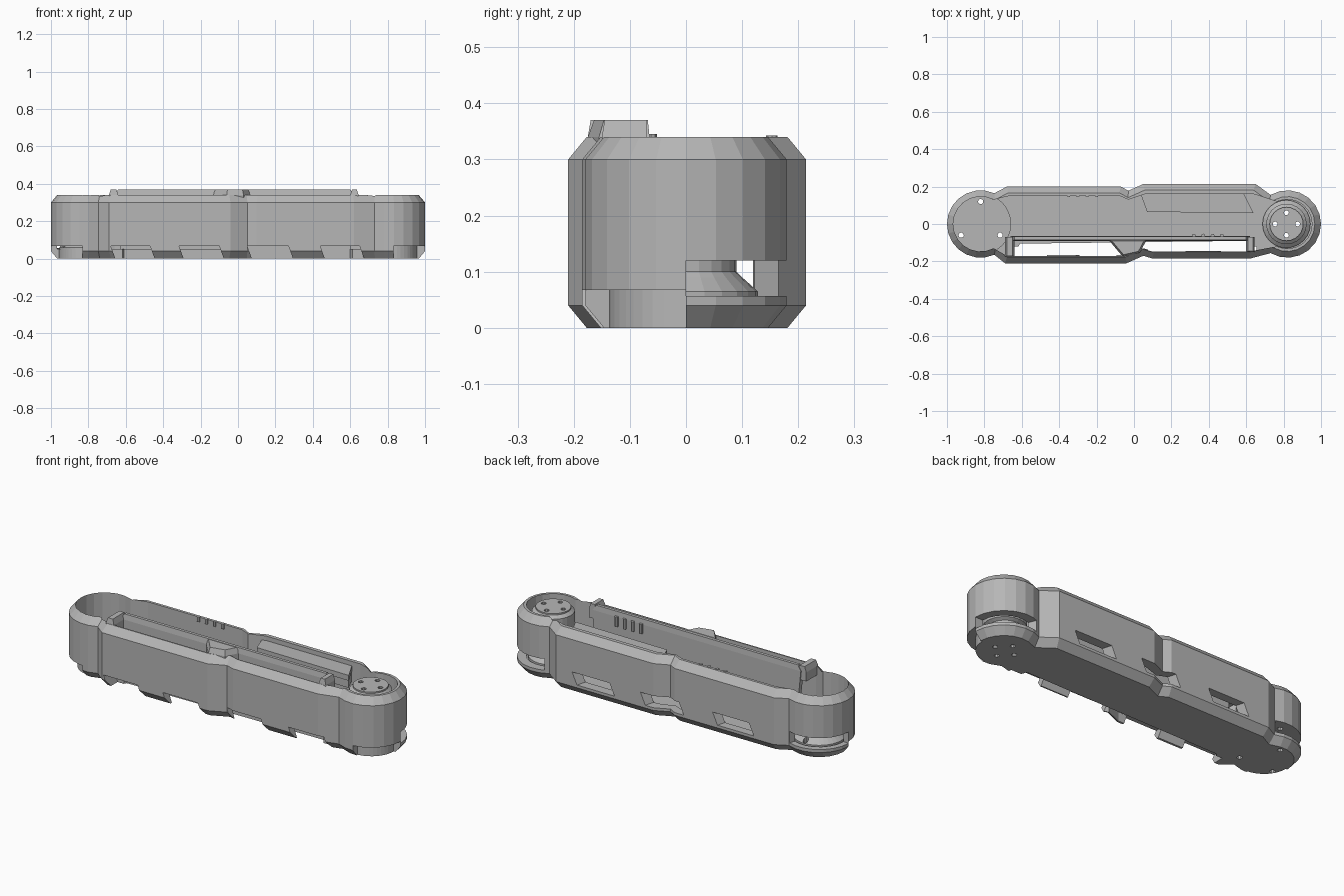
import bpy, bmesh, math
from mathutils import Vector

if "Cube" in bpy.data.objects:
    bpy.data.objects.remove(bpy.data.objects["Cube"])

grey = bpy.data.materials.new("mid_grey")
grey.diffuse_color = (0.47, 0.47, 0.47, 1)
grey.use_nodes = True
grey.node_tree.nodes["Principled BSDF"].inputs["Base Color"].default_value = grey.diffuse_color


def arc(cx, r, a0, a1, n):
    return [(cx + r * math.cos(math.radians(a0 + (a1 - a0) * i / n)),
             r * math.sin(math.radians(a0 + (a1 - a0) * i / n))) for i in range(n + 1)]


def inset(pts, d):
    """Mitred inward offset of a counter-clockwise outline."""
    out = []
    for i, p in enumerate(pts):
        p = Vector(p)
        e1 = (p - Vector(pts[i - 1])).normalized()
        e2 = (Vector(pts[(i + 1) % len(pts)]) - p).normalized()
        n1, n2 = Vector((-e1.y, e1.x)), Vector((-e2.y, e2.x))
        out.append(tuple(p + (n1 + n2) * d / (1 + n1.dot(n2))))
    return out


def loft(name, levels):
    """Closed solid through (outline, z) levels with equal point counts."""
    bm = bmesh.new()
    rings = [[bm.verts.new((x, y, z)) for x, y in pts] for pts, z in levels]
    bm.faces.new(rings[0][::-1])
    bm.faces.new(rings[-1])
    n = len(rings[0])
    for a, b in zip(rings, rings[1:]):
        for i in range(n):
            j = (i + 1) % n
            bm.faces.new((a[i], a[j], b[j], b[i]))
    bmesh.ops.recalc_face_normals(bm, faces=bm.faces)
    me = bpy.data.meshes.new(name)
    bm.to_mesh(me)
    bm.free()
    me.materials.append(grey)
    ob = bpy.data.objects.new(name, me)
    bpy.context.collection.objects.link(ob)
    return ob


def prism(name, pts, z0, z1):
    return loft(name, [(pts, z0), (pts, z1)])


def rect(x0, x1, y0, y1):
    return [(x0, y0), (x1, y0), (x1, y1), (x0, y1)]


def disc(cx, cy, r, n=24):
    return [(cx + r * math.cos(math.tau * i / n), cy + r * math.sin(math.tau * i / n))
            for i in range(n)]


def cut(ob, cutter):
    cutter.hide_render = True
    cutter.hide_viewport = True
    m = ob.modifiers.new("cut", 'BOOLEAN')
    m.operation, m.solver, m.object = 'DIFFERENCE', 'EXACT', cutter


# Main housing: chamfered outline, hollowed from above
outline = (arc(0.82, 0.18, -120, 120, 14)
           + [(0.65, 0.214), (0.05, 0.214), (-0.03, 0.178), (-0.07, 0.2), (-0.68, 0.2)]
           + arc(-0.82, 0.18, 66, 294, 14)
           + [(-0.69, -0.21), (-0.04, -0.21), (0.05, -0.17), (0.1, -0.185), (0.62, -0.185)])
cavity = (arc(0.82, 0.132, -115, 115, 14)
          + [(0.64, 0.16), (0.06, 0.16), (-0.03, 0.13), (-0.08, 0.152), (-0.66, 0.152)]
          + arc(-0.82, 0.147, 62, 298, 14)
          + [(-0.68, -0.17), (-0.05, -0.17), (0.05, -0.133), (0.1, -0.148), (0.61, -0.148)])
low = inset(outline, 0.033)
housing = loft("housing", [(low, 0), (outline, 0.04), (outline, 0.30), (low, 0.34)])
cut(housing, prism("cavity_cutter", cavity, 0.05, 0.5))

# Lower front edge: open strip through the floor, slanted gaps between the tabs
cut(housing, prism("front_slit_cutter",
                   [(-0.64, -0.165), (-0.04, -0.165), (0.05, -0.13), (0.1, -0.145),
                    (0.62, -0.145), (0.60, -0.09), (-0.61, -0.105)], -0.1, 0.067))
for i, (a, b) in enumerate([(-0.68, -0.47), (-0.315, -0.10), (0.05, 0.27), (0.44, 0.65)]):
    cut(housing, loft(f"front_gap_cutter_{i}", [(rect(a + 0.035, b + 0.035, -0.3, -0.12), -0.03),
                                                (rect(a, b, -0.3, -0.12), 0.067)]))

# Round ends: front undercut and rear slot on each, mirrored
for side in (-1, 1):
    def ring_cut(name, r0, a0, a1, z0, z1):
        pts = arc(0.82, 0.3, a0, a1, 10) + arc(0.82, r0, a1, a0, 10)
        cut(housing, prism(name, [(x * side, y) for x, y in pts], z0, z1))
    ring_cut("end_undercut_cutter", 0.137, -86, 0, -0.1, 0.067)
    ring_cut("end_slot_cutter", 0.11, 0, 112, 0.057, 0.12)

# Windows in the rear wall, slanted and wider on the outside
for i, x in enumerate((-0.43, 0.0, 0.42)):
    def window(shift):
        x0 = x + shift
        return [(x0 - 0.09, 0.12), (x0 + 0.09, 0.12), (x0 + 0.125, 0.25), (x0 - 0.125, 0.25)]
    cut(housing, loft(f"window_cutter_{i}", [(window(-0.015), 0.055), (window(0.015), 0.12)]))

# Pivot hub on the right; collar and round cover plate on the left
hub = loft("pivot_hub", [(disc(0.815, 0, r), z) for r, z in
                         ((0.128, 0.045), (0.128, 0.065), (0.10, 0.09), (0.09, 0.10), (0.09, 0.12),
                          (0.108, 0.13), (0.108, 0.31), (0.09, 0.325), (0.09, 0.333))])
collar = loft("left_collar", [(disc(-0.82, 0, r, 32), z) for r, z in
                              ((0.135, 0.045), (0.135, 0.06), (0.105, 0.085), (0.09, 0.10),
                               (0.09, 0.125))])
plate = prism("left_cover_plate", disc(-0.82, 0, 0.163, 32), 0.12, 0.135)
for i in range(4):
    a = math.pi / 2 * i
    c = prism(f"hub_hole_cutter_{i}",
              disc(0.815 + 0.06 * math.cos(a), 0.06 * math.sin(a), 0.013, 10), -0.1, 0.6)
    cut(hub, c)
    cut(housing, c)
for i in range(3):
    a = math.radians(90 + 120 * i)
    c = prism(f"plate_hole_cutter_{i}",
              disc(-0.82 + 0.12 * math.cos(a), 0.12 * math.sin(a), 0.014, 10), -0.1, 0.3)
    for ob in (plate, collar, housing):
        cut(ob, c)

# Inner rail beside the front slit with sloped ends
loft("inner_rail", [(rect(-0.63, 0.60, -0.09, -0.065), 0.045),
                    (rect(-0.66, 0.62, -0.09, -0.065), 0.34),
                    (rect(-0.64, 0.60, -0.085, -0.068), 0.37)])

# Bridges tying the rail to the front wall
bridge = [(-0.14, -0.08), (-0.06, -0.175), (0.03, -0.155), (0.07, -0.08)]
loft("middle_bridge", [(bridge, 0.29), (bridge, 0.34), (inset(bridge, 0.01), 0.37)])
for name, x0, x1, y in (("left_bridge", -0.69, -0.64, -0.175), ("right_bridge", 0.60, 0.645, -0.15)):
    loft(name, [(rect(x0, x1, y, -0.07), 0.29), (rect(x0, x1, y, -0.07), 0.34),
                (rect(x0 + 0.01, x1 - 0.01, y + 0.005, -0.07), 0.37)])

# Slanted shelf on the inside of the rear wall, with a step below it
shelf = [(0.07, 0.065), (0.64, 0.058), (0.58, 0.175), (0.03, 0.175)]
step = [(0.07, 0.09), (0.62, 0.085), (0.58, 0.175), (0.03, 0.175)]
prism("rear_shelf", shelf, 0.285, 0.315)
prism("rear_shelf_step", step, 0.23, 0.285)

# Rows of small studs on the rear wall and the rail
for i in range(4):
    prism(f"rear_stud_{i}", disc(-0.35 + 0.05 * i, 0.153, 0.01, 8), 0.315, 0.343)
    prism(f"rail_stud_{i}", disc(0.32 + 0.05 * i, -0.062, 0.01, 8), 0.29, 0.345)
